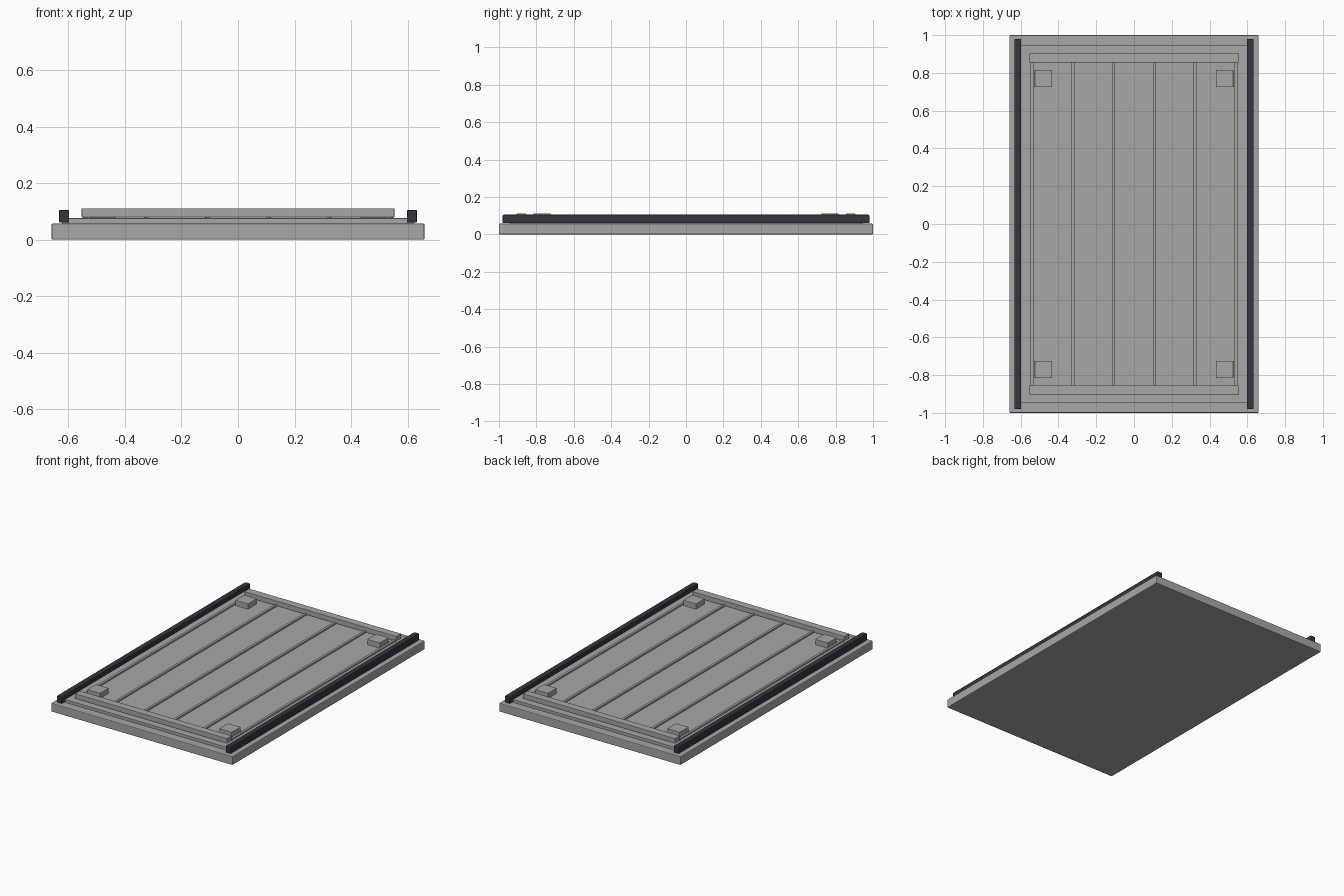
import bpy

if "Cube" in bpy.data.objects:
    bpy.data.objects.remove(bpy.data.objects["Cube"], do_unlink=True)


def material(name, colour):
    m = bpy.data.materials.new(name)
    m.use_nodes = True
    m.diffuse_color = colour
    m.node_tree.nodes["Principled BSDF"].inputs["Base Color"].default_value = colour
    return m


grey = material("warm grey", (0.38, 0.39, 0.38, 1))
dark = material("dark slate", (0.035, 0.035, 0.05, 1))


def box(name, x, y, z, mat, bevel=0.0):
    """Box from (low, high) ranges, with an optional small edge bevel."""
    ranges = (x, y, z)
    bpy.ops.mesh.primitive_cube_add(size=1, location=[(a + b) / 2 for a, b in ranges])
    ob = bpy.context.object
    ob.name = name
    ob.scale = [b - a for a, b in ranges]
    bpy.ops.object.transform_apply(location=False, rotation=False, scale=True)
    ob.data.materials.append(mat)
    if bevel:
        mod = ob.modifiers.new("edge bevel", "BEVEL")
        mod.width = bevel
        mod.segments = 2
    return ob


def around(centre, half):
    return (centre - half, centre + half)


# Base slab and the raised panel on it
box("base_slab", around(0, 0.66), around(0, 1), (0, 0.057), grey, 0.005)
box("raised_panel", around(0, 0.6), around(0, 0.945), (0.05, 0.076), grey, 0.001)

# Side rails
for side, sx in (("left", 1), ("right", -1)):
    box(side + "_rail", around(sx * 0.615, 0.018), around(0, 0.98),
        (0.06, 0.105), dark, 0.004)
    box(side + "_rail_foot", around(sx * 0.61, 0.012), around(0, 0.945),
        (0.055, 0.062), grey)

# Lengthwise ribs, evenly spaced
for i in range(6):
    box("rib", around(-0.54 + i * 0.216, 0.008), around(0, 0.86),
        (0.07, 0.086), grey, 0.001)

# End bars and corner pads
for end, sy in (("front", -1), ("back", 1)):
    box(end + "_bar", around(0, 0.553), around(sy * 0.88, 0.025),
        (0.079, 0.111), grey, 0.002)
    for side, sx in (("left", 1), ("right", -1)):
        box(end + "_" + side + "_pad", around(sx * 0.48, 0.046),
            around(sy * 0.77, 0.046), (0.07, 0.111), grey, 0.002)
